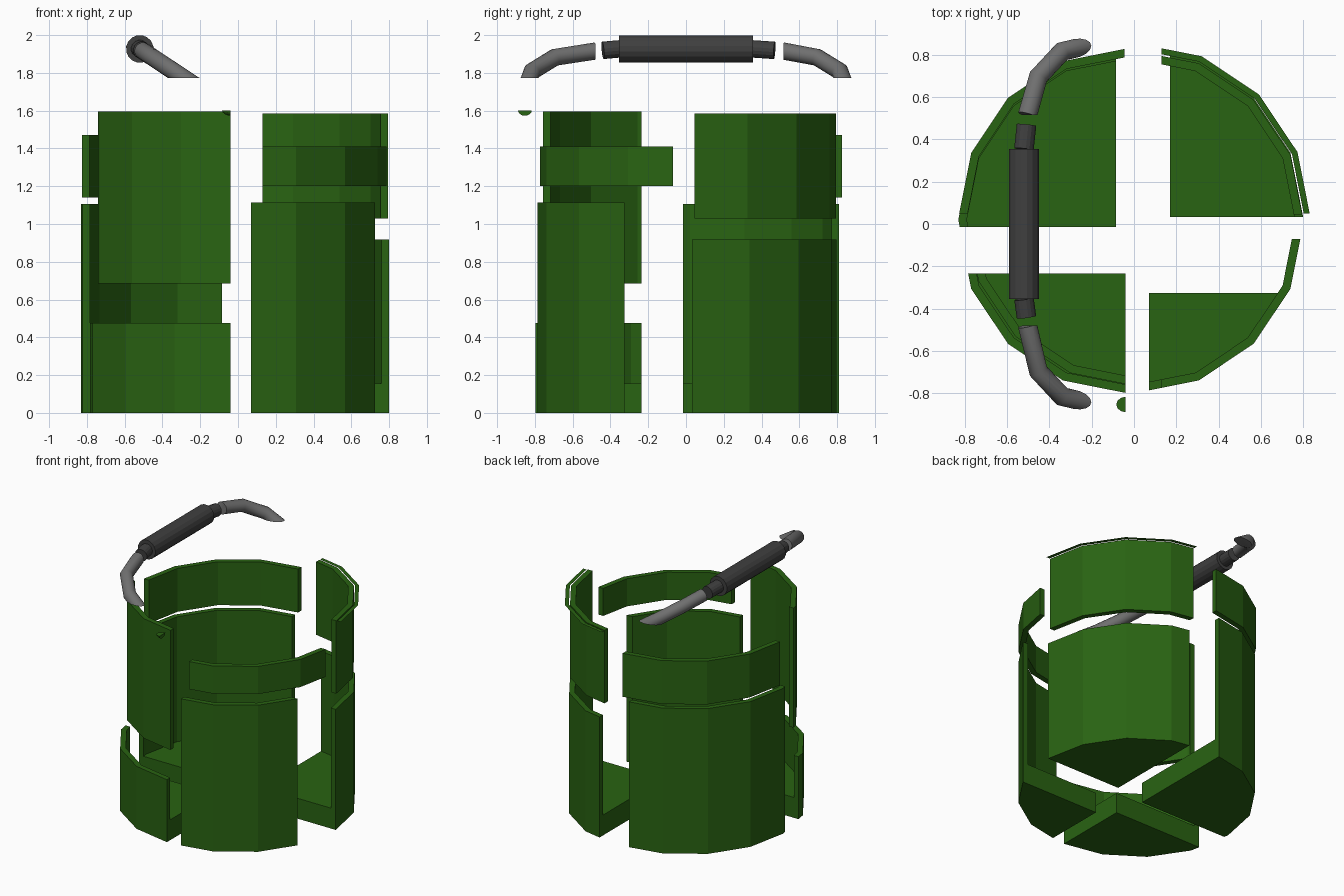
import bpy, bmesh
from math import pi, sin, cos
from mathutils import Vector

if "Cube" in bpy.data.objects:
    bpy.data.objects.remove(bpy.data.objects["Cube"])

N, R_OUT, R_IN, FLOOR = 16, 0.80, 0.76, 0.155


def material(name, rgb):
    m = bpy.data.materials.new(name)
    m.diffuse_color = (*rgb, 1)
    m.use_nodes = True
    m.node_tree.nodes["Principled BSDF"].inputs["Base Color"].default_value = m.diffuse_color
    return m


GREEN = material("green_paint", (0.022, 0.125, 0.006))
DARK = material("dark_grip", (0.05, 0.05, 0.05))
STEEL = material("grey_steel", (0.16, 0.16, 0.16))


def finish(bm, name, mat, smooth=False):
    bmesh.ops.recalc_face_normals(bm, faces=bm.faces[:])
    me = bpy.data.meshes.new(name)
    bm.to_mesh(me)
    bm.free()
    me.materials.append(mat)
    ob = bpy.data.objects.new(name, me)
    bpy.context.collection.objects.link(ob)
    if smooth:
        bpy.ops.object.select_all(action='DESELECT')
        ob.select_set(True)
        bpy.context.view_layer.objects.active = ob
        bpy.ops.object.shade_smooth_by_angle(angle=0.6)
    return ob


def clip(bm, co, keep, fill=True):
    """Cut away everything behind the plane; cap the cut."""
    bmesh.ops.bisect_plane(bm, geom=bm.verts[:] + bm.edges[:] + bm.faces[:],
                           plane_co=co, plane_no=keep, clear_inner=True)
    if fill:
        bmesh.ops.holes_fill(bm, edges=[e for e in bm.edges if e.is_boundary], sides=0)


def ring(bm, r, z, off):
    return [bm.verts.new((r * cos(2 * pi * i / N) + off[0],
                          r * sin(2 * pi * i / N) + off[1], z)) for i in range(N)]


def bridge(bm, a, b):
    n = len(a)
    for i in range(n):
        j = (i + 1) % n
        bm.faces.new((a[i], a[j], b[j], b[i]))


def shard(name, x, y, sx, sy, z0, z1, off, floor):
    """One quarter of the bucket wall, with its share of the thick floor."""
    bm = bmesh.new()
    ob, ot = ring(bm, R_OUT, z0, off), ring(bm, R_OUT, z1, off)
    it, ib = ring(bm, R_IN, z1, off), ring(bm, R_IN, FLOOR if floor else z0, off)
    bridge(bm, ob, ot)
    bridge(bm, ot, it)
    bridge(bm, it, ib)
    if floor:
        bm.faces.new(ob)
        bm.faces.new(ib)
    else:
        bridge(bm, ib, ob)
    clip(bm, (x, 0, 0), (sx, 0, 0))
    clip(bm, (0, y, 0), (0, sy, 0))
    finish(bm, name, GREEN)


# Bucket pieces: lower ones carry the floor, upper ones are wall only
shard("front_left_lower", -0.04, -0.235, -1, -1, 0, 0.475, (-0.03, 0), True)
shard("front_left_upper", -0.04, -0.235, -1, -1, 0.685, 1.595, (0.005, 0.035), False)
shard("front_right_lower", 0.07, -0.325, 1, -1, 0, 1.115, (0, 0), True)
shard("front_right_band", 0.13, -0.07, 1, -1, 1.20, 1.41, (0, 0), False)
shard("back_left_lower", -0.085, -0.015, -1, 1, 0, 1.105, (-0.03, 0.02), True)
shard("back_left_upper", -0.045, 0.05, -1, 1, 1.14, 1.47, (-0.03, 0.03), False)
shard("back_right_lower", 0.17, 0.033, 1, 1, 0, 0.917, (0, 0.03), True)
shard("back_right_upper", 0.13, 0.045, 1, 1, 1.03, 1.585, (0, 0.02), False)

# Thin loose sliver of the rim around the back right piece
bm = bmesh.new()
bridge(bm, ring(bm, 0.836, 1.584, (0, 0.02)), ring(bm, 0.808, 1.584, (0, 0.02)))
clip(bm, (0.13, 0, 0), (1, 0, 0), False)
clip(bm, (0, 0.05, 0), (0, 1, 0), False)
finish(bm, "rim_sliver", GREEN)

# Small chip of the handle lug at the front
bm = bmesh.new()
bmesh.ops.create_uvsphere(bm, u_segments=12, v_segments=8, radius=1)
for v in bm.verts:
    v.co = Vector((-0.035 + 0.05 * v.co.x, -0.853 + 0.038 * v.co.y, 1.603 + 0.03 * v.co.z))
clip(bm, (-0.04, 0, 0), (-1, 0, 0))
clip(bm, (0, 0, 1.6), (0, 0, -1))
finish(bm, "lug_chip", GREEN)


def tilt(x, y):
    """Point of the handle, which lies in a tilted plane."""
    return Vector((x, y, 1.927 - 0.66 * (x + 0.52)))


def tube(bm, path, radii, sides=16):
    """Closed round tube along a path."""
    rings = []
    for i, p in enumerate(path):
        a = (p - path[i - 1]).normalized() if i else None
        b = (path[i + 1] - p).normalized() if i + 1 < len(path) else None
        t = ((a or b) + (b or a)).normalized()
        u = t.cross(Vector((0.55, 0, 0.83))).normalized()
        w = u.cross(t)
        rings.append([bm.verts.new(p + radii[i] * (u * cos(2 * pi * k / sides)
                      + w * sin(2 * pi * k / sides))) for k in range(sides)])
    for r0, r1 in zip(rings, rings[1:]):
        bridge(bm, r0, r1)
    bm.faces.new(rings[0])
    bm.faces.new(rings[-1])


# Dark grip with a thinner sleeve stub at each end
ys = [(-0.508, -0.44), (-0.52, -0.354), (-0.52, -0.354), (-0.52, 0.354), (-0.52, 0.354), (-0.508, 0.468)]
bm = bmesh.new()
tube(bm, [tilt(*p) for p in ys[2:4]], [0.073] * 2)
tube(bm, [tilt(*p) for p in ys[:2]], [0.047] * 2)
tube(bm, [tilt(*p) for p in ys[4:]], [0.047] * 2)
finish(bm, "handle_grip", DARK)

# Bent steel rods on both ends of the grip, sliced off flat below
for name, s, y0 in (("handle_rod_back", 1, 0.515), ("handle_rod_front", -1, 0.48)):
    pts = [(-0.503, y0), (-0.452, 0.695), (-0.34, 0.815), (-0.13, 0.865)]
    bm = bmesh.new()
    tube(bm, [tilt(x, s * y) for x, y in pts], [0.046] * 4)
    clip(bm, (0, s * y0, 0), (0, s, 0))
    clip(bm, (0, 0, 1.772), (0, 0, 1))
    finish(bm, name, STEEL, True)
